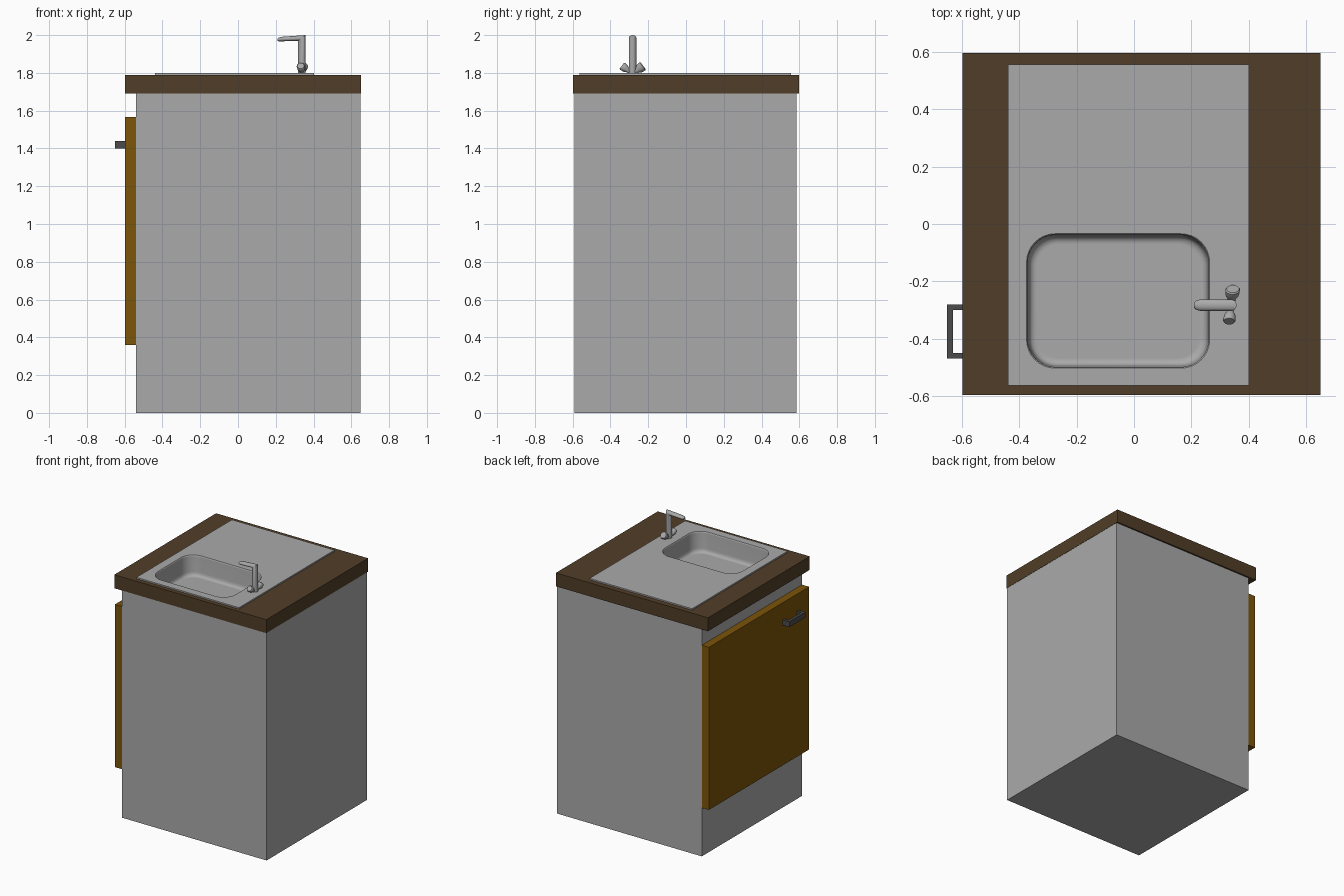
import bpy, bmesh, math
from mathutils import Vector

if "Cube" in bpy.data.objects:
    bpy.data.objects.remove(bpy.data.objects["Cube"])


def material(name, color):
    m = bpy.data.materials.new(name)
    m.diffuse_color = (*color, 1)
    m.use_nodes = True
    m.node_tree.nodes["Principled BSDF"].inputs["Base Color"].default_value = m.diffuse_color
    return m


def finish(bm, name, mat, smooth=False):
    me = bpy.data.meshes.new(name)
    bm.to_mesh(me)
    bm.free()
    ob = bpy.data.objects.new(name, me)
    bpy.context.collection.objects.link(ob)
    me.materials.append(mat)
    if smooth:
        bpy.ops.object.select_all(action='DESELECT')
        ob.select_set(True)
        bpy.context.view_layer.objects.active = ob
        bpy.ops.object.shade_smooth_by_angle(angle=math.radians(40))
    return ob


def add_box(bm, lo, hi):
    verts = bmesh.ops.create_cube(bm, size=1)["verts"]
    lo, hi = Vector(lo), Vector(hi)
    for v in verts:
        v.co = (lo + hi) / 2 + v.co * (hi - lo)


def box(name, lo, hi, mat):
    bm = bmesh.new()
    add_box(bm, lo, hi)
    return finish(bm, name, mat)


def bridge(bm, a, b):
    n = len(a)
    return [bm.faces.new((a[i], a[(i + 1) % n], b[(i + 1) % n], b[i])) for i in range(n)]


def loft(name, rings, mat, sides=16):
    """Closed tube through elliptical rings given as (centre, half axis u, half axis v)."""
    bm = bmesh.new()
    loops = []
    for c, u, v in rings:
        c, u, v = Vector(c), Vector(u), Vector(v)
        angles = [2 * math.pi * i / sides for i in range(sides)]
        loops.append([bm.verts.new(c + u * math.cos(a) + v * math.sin(a)) for a in angles])
    for a, b in zip(loops, loops[1:]):
        bridge(bm, a, b)
    bm.faces.new(loops[0])
    bm.faces.new(loops[-1])
    bmesh.ops.recalc_face_normals(bm, faces=bm.faces)
    return finish(bm, name, mat, smooth=True)


grey = material("grey", (0.40, 0.40, 0.40))
wood = material("dark_wood", (0.082, 0.048, 0.021))
amber = material("door_wood", (0.20, 0.09, 0.003))
dark = material("dark_metal", (0.07, 0.07, 0.07))

# Cabinet, worktop and door
cabinet = box("cabinet_body", (-0.54, -0.59, 0), (0.648, 0.586, 1.69), grey)
worktop = box("worktop", (-0.598, -0.597, 1.69), (0.65, 0.597, 1.79), wood)
box("door", (-0.598, -0.59, 0.36), (-0.54, 0.586, 1.567), amber)

# Recess for the basin
cutter = box("basin_cutter", (-0.395, -0.52, 1.60), (0.282, -0.015, 1.85), grey)
cutter.hide_render = True
cutter.hide_viewport = True
for ob in (cabinet, worktop):
    mod = ob.modifiers.new("basin_recess", 'BOOLEAN')
    mod.operation = 'DIFFERENCE'
    mod.object = cutter

# Door handle
bm = bmesh.new()
add_box(bm, (-0.652, -0.47, 1.40), (-0.632, -0.28, 1.44))
for y in (-0.47, -0.30):
    add_box(bm, (-0.632, y, 1.40), (-0.598, y + 0.02, 1.44))
finish(bm, "door_handle", dark)


# Sink: flat plate with a rounded basin
def rounded_loop(bm, inset, z, radius=0.1, seg=8):
    x0, x1, y0, y1 = -0.375 + inset, 0.264 - inset, -0.503 + inset, -0.034 - inset
    r = radius - inset * 0.6
    corners = [(x1 - r, y1 - r), (x0 + r, y1 - r), (x0 + r, y0 + r), (x1 - r, y0 + r)]
    loop = []
    for k, (cx, cy) in enumerate(corners):
        for i in range(seg + 1):
            a = math.pi / 2 * (k + i / seg)
            loop.append(bm.verts.new((cx + r * math.cos(a), cy + r * math.sin(a), z)))
    return loop


def loop_edges(bm, loop):
    return [bm.edges.new((loop[i - 1], loop[i])) for i in range(len(loop))]


bm = bmesh.new()
outline = [(-0.44, -0.563), (0.402, -0.563), (0.402, 0.557), (-0.44, 0.557)]
outer = [bm.verts.new((x, y, 1.80)) for x, y in outline]
skirt = [bm.verts.new((x, y, 1.79)) for x, y in outline]
rim = rounded_loop(bm, -0.006, 1.80)
bmesh.ops.triangle_fill(bm, edges=loop_edges(bm, outer) + loop_edges(bm, rim),
                        use_beauty=True, normal=(0, 0, 1))
bridge(bm, outer, skirt)
previous = rim
for inset, z in [(0, 1.80), (0.003, 1.797), (0.004, 1.79), (0.008, 1.68), (0.011, 1.664),
                 (0.018, 1.654), (0.03, 1.65), (0.036, 1.65)]:
    loop = rounded_loop(bm, inset, z)
    bridge(bm, previous, loop)
    previous = loop
floor = bm.faces.new(previous)
bmesh.ops.recalc_face_normals(bm, faces=bm.faces)
floor.normal_update()
if floor.normal.z < 0:
    bmesh.ops.reverse_faces(bm, faces=bm.faces)
finish(bm, "sink", grey, smooth=True)

# Tap: upright column mitred into a tapering spout
tx, ty = 0.338, -0.283
loft("tap_spout", [
    ((tx, ty, 1.798), (0.02, 0, 0), (0, 0.02, 0)),
    ((tx, ty, 1.985), (0.02, 0, 0.015), (0, 0.02, 0)),
    ((0.232, ty, 1.979), (0, 0, 0.012), (0, 0.02, 0)),
    ((0.217, ty, 1.977), (0, 0, 0.010), (0, 0.016, 0)),
    ((0.209, ty, 1.976), (0, 0, 0.006), (0, 0.008, 0)),
], grey)

# Tap knobs: flared cones leaning outwards
for name, x, side, r in (("tap_knob_left", 0.345, 1, 0.026), ("tap_knob_right", 0.332, -1, 0.022)):
    axis = Vector((0, 0.80 * side, 0.60))
    across = Vector((0, -0.60 * side, 0.80))
    start, end = Vector((tx, ty, 1.795)), Vector((x, ty, 1.795))
    rings = []
    for d, s in ((0.0, 0.45), (0.03, 0.55), (0.045, 0.9), (0.066, 1.0), (0.071, 0.85)):
        c = start.lerp(end, d / 0.071) + axis * d
        rings.append((c, Vector((r * s, 0, 0)), across * r * s))
    loft(name, rings, grey)
